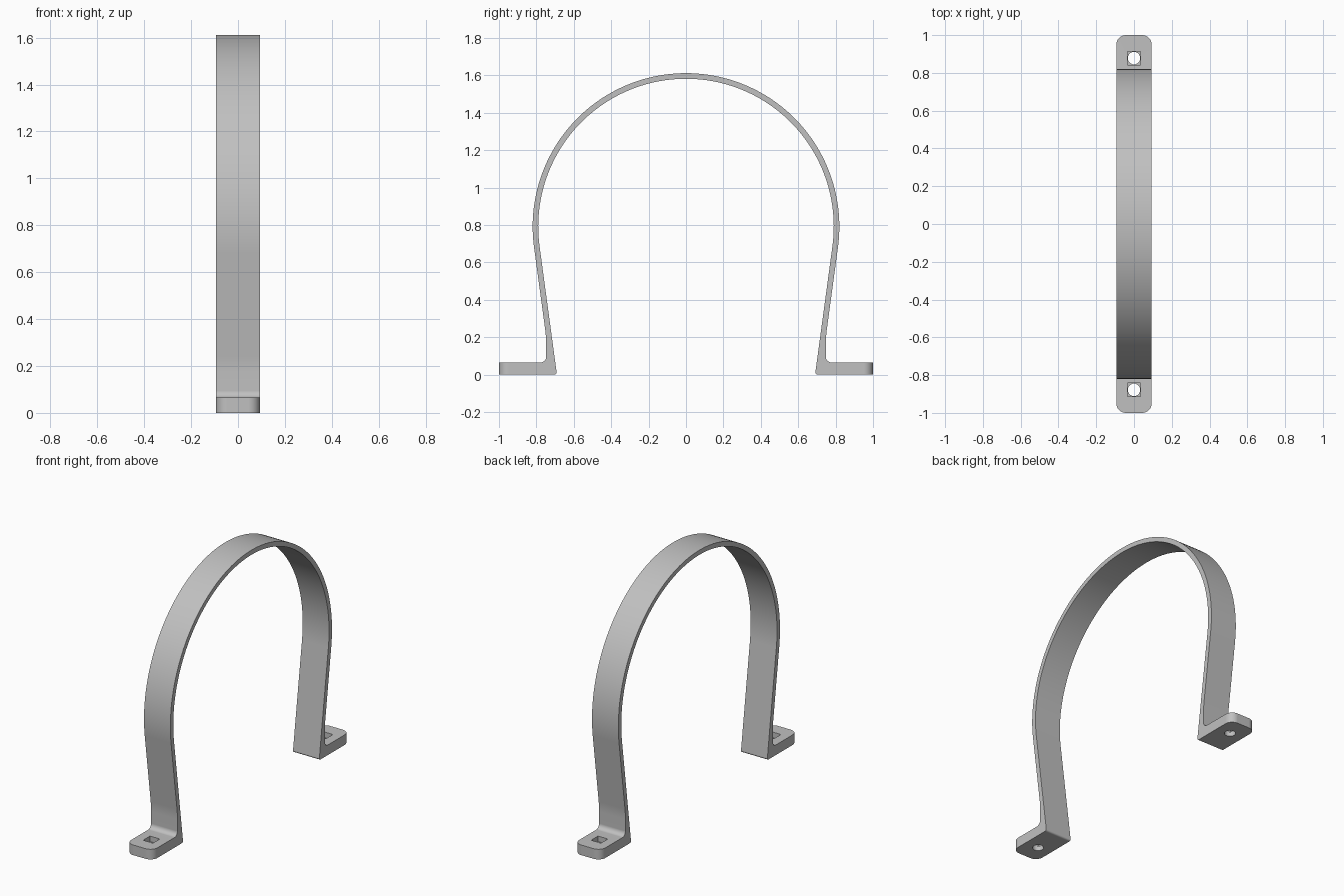
import bpy, bmesh, math
from mathutils import Vector

cube = bpy.data.objects.get("Cube")
if cube:
    bpy.data.objects.remove(cube, do_unlink=True)

HALF_WIDTH = 0.0935
RING_Z, R_OUT, R_IN = 0.792, 0.82, 0.79
HEEL = Vector((0.69, 0.0))
FOOT_Z, LEG_Y, HOLE_Y = 0.065, 0.748, 0.878

grey = bpy.data.materials.new("light_grey_metal")
grey.use_nodes = True
grey.diffuse_color = (0.53, 0.53, 0.53, 1)
grey.node_tree.nodes["Principled BSDF"].inputs["Base Color"].default_value = (0.53, 0.53, 0.53, 1)


def arc(radius, start, end, steps):
    """Points on the ring, as (y, z)."""
    angles = [start + (end - start) * i / steps for i in range(steps + 1)]
    return [Vector((radius * math.cos(a), RING_Z + radius * math.sin(a))) for a in angles]


def fillet(before, corner, after, radius, steps):
    """Round one corner of the profile."""
    u, v = (before - corner).normalized(), (after - corner).normalized()
    half = u.angle(v) / 2
    centre = corner + (u + v).normalized() * radius / math.sin(half)
    a = corner + u * radius / math.tan(half) - centre
    b = corner + v * radius / math.tan(half) - centre
    sweep = a.angle(b)
    return [centre + (a * math.sin(sweep * (1 - t)) + b * math.sin(sweep * t)) / math.sin(sweep)
            for t in (i / steps for i in range(steps + 1))]


# Legs run tangent to the ring
to_heel = HEEL - Vector((0, RING_Z))
tangent = math.atan2(to_heel.y, to_heel.x) + math.acos(R_IN / to_heel.length)
inner = arc(R_IN, math.pi / 2, tangent, 48)
outer = arc(R_OUT, tangent, math.pi / 2, 48)
bend = Vector((LEG_Y, outer[0].y + (outer[0].x - LEG_Y) / math.tan(tangent)))
toe_low, toe_top = Vector((1, 0)), Vector((1, FOOT_Z))
crook = Vector((LEG_Y, FOOT_Z))

# Half of the side profile, then its mirror
half = (inner
        + fillet(inner[-1], HEEL, toe_low, 0.012, 4)
        + [toe_low, toe_top]
        + fillet(toe_top, crook, bend, 0.03, 8)
        + fillet(crook, bend, outer[0], 0.5, 4)
        + outer)
profile = half + [Vector((-p.x, p.y)) for p in reversed(half[1:-1])]

# Strap with feet, extruded across its width
bm = bmesh.new()
face = bm.faces.new([bm.verts.new((-HALF_WIDTH, p.x, p.y)) for p in profile])
ext = bmesh.ops.extrude_face_region(bm, geom=[face])
moved = [g for g in ext["geom"] if isinstance(g, bmesh.types.BMVert)]
bmesh.ops.translate(bm, verts=moved, vec=(2 * HALF_WIDTH, 0, 0))
toe_edges = [e for e in bm.edges
             if all(abs(v.co.y) > 0.99 for v in e.verts)
             and abs(e.verts[0].co.z - e.verts[1].co.z) > 0.01]
bmesh.ops.bevel(bm, geom=toe_edges, offset=0.05, segments=8, profile=0.5, affect='EDGES')
bmesh.ops.recalc_face_normals(bm, faces=bm.faces)
mesh = bpy.data.meshes.new("strap_clamp")
bm.to_mesh(mesh)
bm.free()
strap = bpy.data.objects.new("strap_clamp", mesh)
bpy.context.collection.objects.link(strap)
mesh.materials.append(grey)
bpy.context.view_layer.objects.active = strap
strap.select_set(True)


def cut(cutter):
    """Subtract a cutter from the strap and remove it."""
    cutter.hide_render = True
    mod = strap.modifiers.new("hole", 'BOOLEAN')
    mod.operation, mod.solver, mod.object = 'DIFFERENCE', 'EXACT', cutter
    bpy.ops.object.select_all(action='DESELECT')
    strap.select_set(True)
    bpy.context.view_layer.objects.active = strap
    bpy.ops.object.modifier_apply(modifier=mod.name)
    bpy.data.objects.remove(cutter, do_unlink=True)


# Round bolt holes with square pockets above them
for side in (-1, 1):
    bpy.ops.mesh.primitive_cylinder_add(vertices=32, radius=0.033, depth=0.3,
                                        location=(0, side * HOLE_Y, 0))
    cut(bpy.context.object)
    bpy.ops.mesh.primitive_cube_add(size=1, location=(0, side * HOLE_Y, 0.08))
    bpy.context.object.scale = (0.07, 0.07, 0.1)
    bpy.context.view_layer.update()
    cut(bpy.context.object)

bpy.ops.object.shade_smooth_by_angle(angle=math.radians(30))
normals = strap.modifiers.new("flat_legs", 'WEIGHTED_NORMAL')
normals.keep_sharp = True
